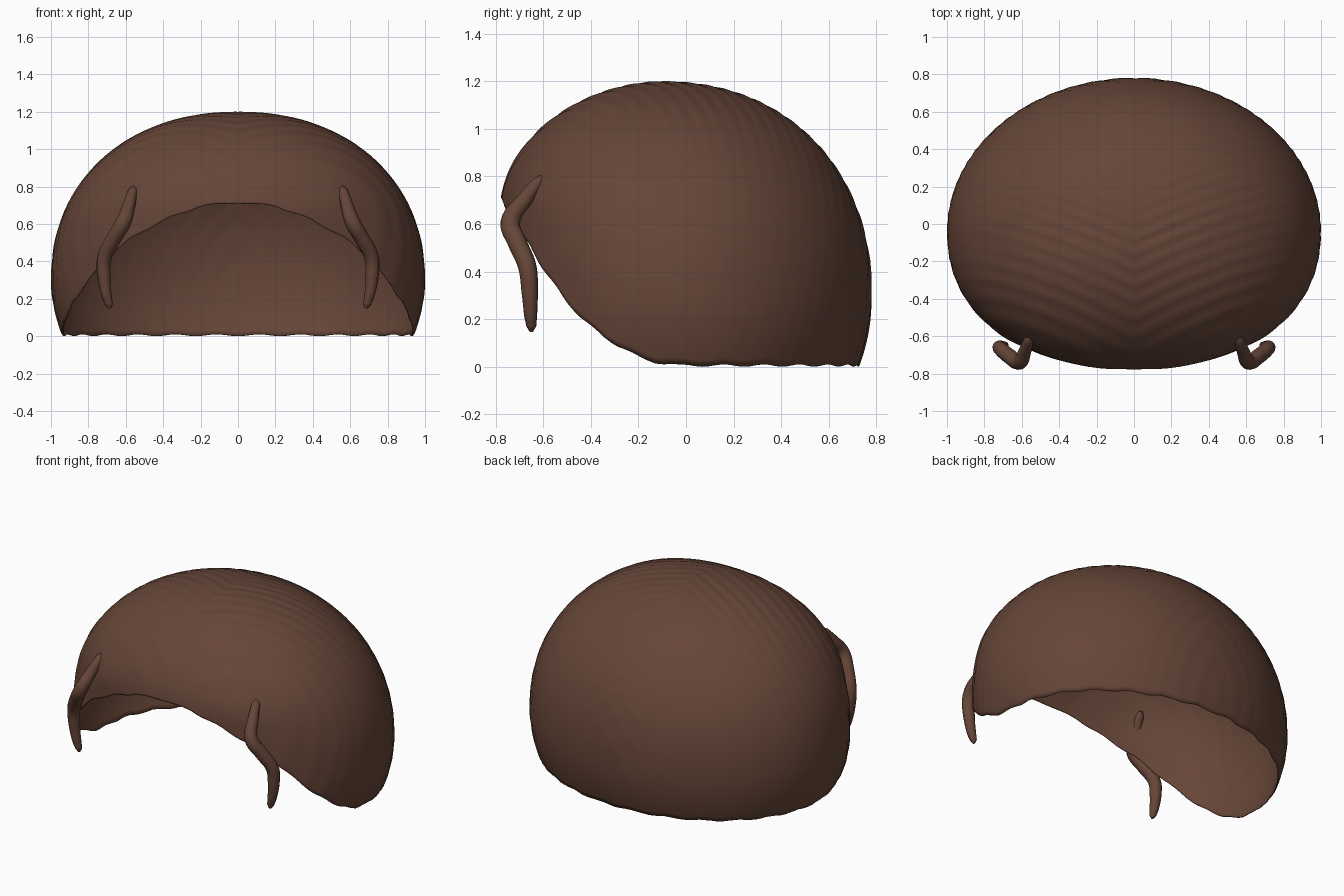
import bpy, bmesh, math
from mathutils import Vector

if "Cube" in bpy.data.objects:
    bpy.data.objects.remove(bpy.data.objects["Cube"])

brown = bpy.data.materials.new("dark brown hair")
brown.diffuse_color = (0.132, 0.06, 0.039, 1)
brown.use_nodes = True
brown.node_tree.nodes["Principled BSDF"].inputs["Base Color"].default_value = brown.diffuse_color

# rim height against angle from the front (degrees)
RIM = [(0, .71), (11, .69), (22, .62), (35, .51), (42, .42), (59, .20),
       (72, .08), (78, .04), (84, .01), (90, 0), (180, 0)]
TOP = 1.2


def rim_height(deg):
    for (a, za), (b, zb) in zip(RIM, RIM[1:]):
        if deg <= b:
            return za + (zb - za) * (deg - a) / (b - a)
    return RIM[-1][1]


def arc(z, mid, h, p):
    return max(0, 1 - abs((z - mid) / h) ** p) ** (1 / p)


def surface(phi, z):
    """Point of the cap at angle phi from the front and height z."""
    e = arc(z, .3, .9, 2.15 if z > .3 else 1.95)
    c = -.02 - .08 * z / TOP
    front = -.1 - .683 * (arc(z, .66, .54, 1.9) if z > .66 else 1)
    back = -.1 + .882 * e
    k, s = math.cos(phi), math.sin(phi)
    if k > 0:    # slightly squarer plan at the front
        y = c + k ** .91 * (front - c)
        s = math.copysign(abs(s) ** .91, s)
    else:
        y = c - k * (back - c)
    return Vector((e * s, y, z))


# hair cap: rings running from the sloping rim to the crown
N, ROWS = 160, 70
bm = bmesh.new()
rings = []
for r in range(ROWS):
    ring = []
    for i in range(N):
        phi = 2 * math.pi * i / N
        deg = math.degrees(min(phi, 2 * math.pi - phi))
        z0 = rim_height(deg) + .01 * math.sin(13 * phi) ** 2
        z = z0 + (TOP - z0) * math.sin(math.pi / 2 * r / ROWS)
        p = surface(phi, z)
        # shallow strand grooves
        wave = math.sin(2 * math.pi * (p.y - .25 * p.z - .45 * abs(p.x)) / .08)
        n = Vector((p.x, p.y + .05, 1.1 * (p.z - .3))).normalized()
        n.z *= min(1, r / 8)
        ring.append(bm.verts.new(p + n * .002 * (wave - .6)))
    rings.append(ring)
for a, b in zip(rings, rings[1:]):
    for i in range(N):
        j = (i + 1) % N
        bm.faces.new((a[i], a[j], b[j], b[i]))
crown = bm.verts.new((0, -.1, TOP))
for i in range(N):
    bm.faces.new((rings[-1][i], rings[-1][(i + 1) % N], crown))
for f in bm.faces:
    f.smooth = True
bm.normal_update()
if crown.normal.z < 0:
    bmesh.ops.reverse_faces(bm, faces=bm.faces[:])
me = bpy.data.meshes.new("hair_cap")
bm.to_mesh(me)
bm.free()
cap = bpy.data.objects.new("hair_cap", me)
bpy.context.collection.objects.link(cap)
me.materials.append(brown)
sol = cap.modifiers.new("thickness", 'SOLIDIFY')
sol.thickness, sol.offset = .006, -1

# loose locks at the temples: tapered curved tubes (x, y, z, radius)
LOCK = [(.553, -.595, .80, .012), (.562, -.62, .775, .026), (.583, -.68, .70, .034),
        (.612, -.738, .61, .041), (.665, -.708, .52, .041), (.714, -.667, .42, .039),
        (.717, -.657, .32, .035), (.703, -.653, .22, .028), (.69, -.65, .17, .021),
        (.686, -.65, .148, .008)]


def lock(name, side):
    cu = bpy.data.curves.new(name, 'CURVE')
    cu.dimensions = '3D'
    cu.bevel_depth, cu.bevel_resolution = 1, 4
    cu.use_fill_caps = True
    cu.resolution_u = 6
    sp = cu.splines.new('BEZIER')
    sp.bezier_points.add(len(LOCK) - 1)
    for bp, (x, y, z, r) in zip(sp.bezier_points, LOCK):
        bp.co = (x * side, y, z)
        bp.radius = r
        bp.handle_left_type = bp.handle_right_type = 'AUTO'
    cu.materials.append(brown)
    bpy.context.collection.objects.link(bpy.data.objects.new(name, cu))


lock("temple_lock_right", 1)
lock("temple_lock_left", -1)
